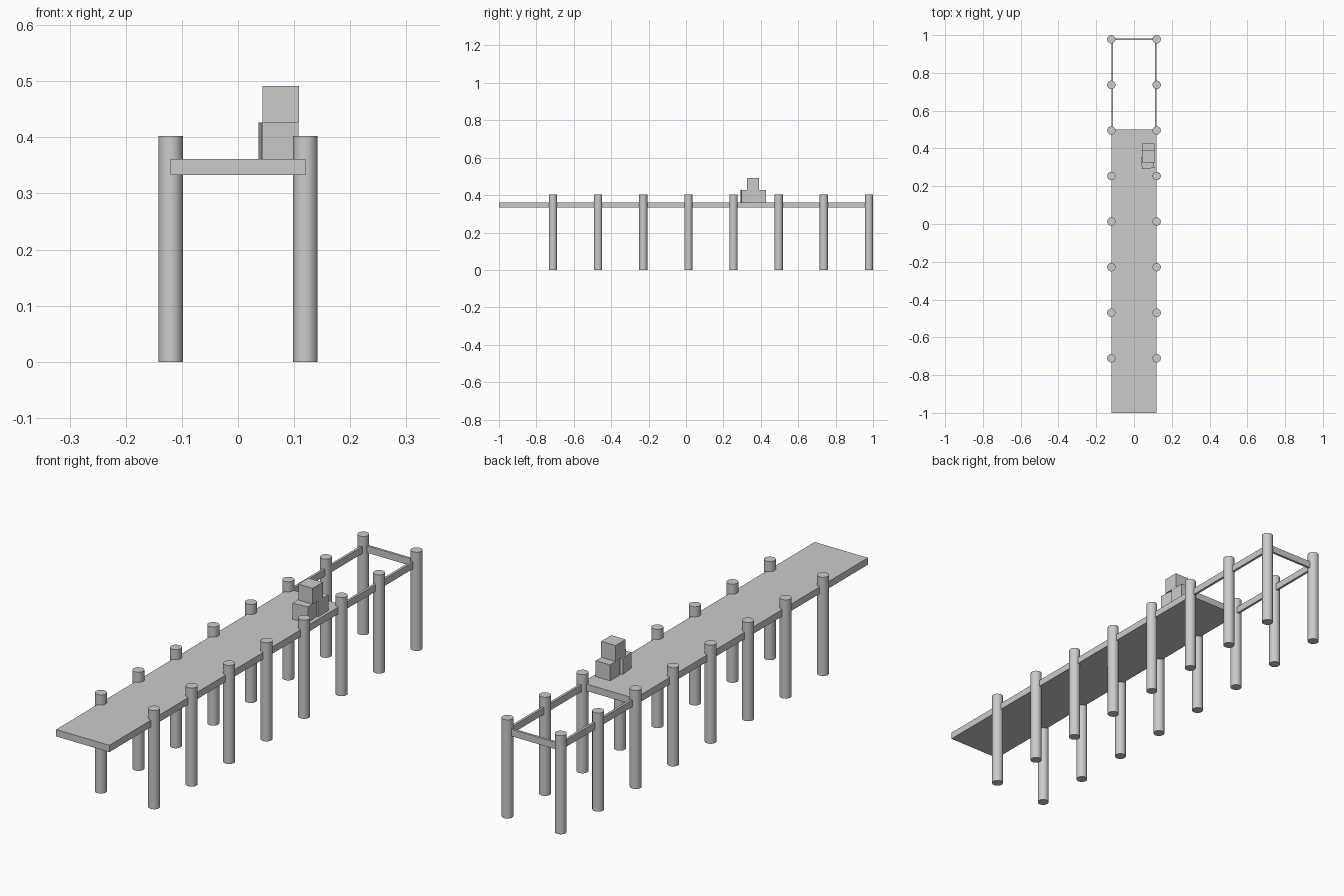
import bpy
from math import radians

if "Cube" in bpy.data.objects:
    bpy.data.objects.remove(bpy.data.objects["Cube"])


def box(name, x, y, z, turn=0):
    """Box from (min, max) ranges, turned about its own vertical axis."""
    centre = [(a + b) / 2 for a, b in (x, y, z)]
    bpy.ops.mesh.primitive_cube_add(size=1, location=centre, rotation=(0, 0, radians(turn)))
    ob = bpy.context.object
    ob.name = name
    ob.scale = [b - a for a, b in (x, y, z)]
    return ob


HALF, R, TOP = 0.12, 0.022, 0.402
DECK_Z = (0.333, 0.361)
Y_END, STEP = 0.978, 0.2413

# deck
box("deck", (-HALF, HALF), (-1, 0.5), DECK_Z)

# posts and open rails on both sides
for side, s in (("left", -1), ("right", 1)):
    for i in range(8):
        bpy.ops.mesh.primitive_cylinder_add(
            vertices=32, radius=R, depth=TOP,
            location=(s * HALF, Y_END - i * STEP, TOP / 2))
        bpy.context.object.name = f"{side}_post_{i + 1}"
        bpy.ops.object.shade_smooth_by_angle(angle=radians(30))
    xs = sorted((s * 0.11, s * HALF))
    box(f"{side}_rail", xs, (0.5, Y_END), DECK_Z)

# cross beam at the unfinished end
box("end_beam", (-HALF, HALF), (Y_END - 0.005, Y_END + 0.005), DECK_Z)

# stacked crates
low, high = (0.361, 0.426), (0.426, 0.491)
box("back_crate", (0.043, 0.108), (0.362, 0.427), low)
box("front_crate", (0.0395, 0.1045), (0.2935, 0.3585), low, 6)
box("top_crate", (0.0435, 0.1085), (0.326, 0.391), high)
